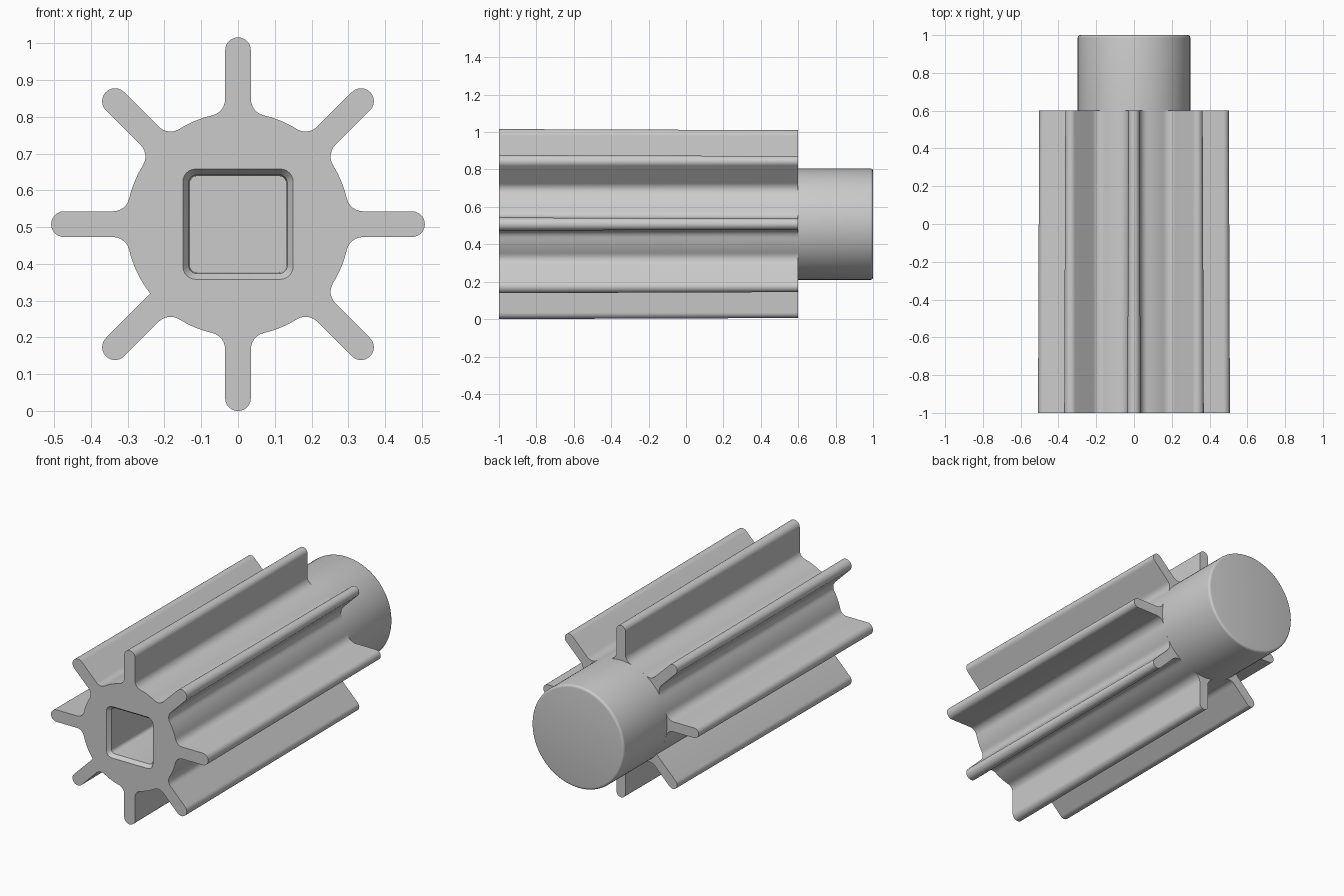
import bpy
import bmesh
from math import pi, sin, cos, atan2, asin, sqrt, radians

if "Cube" in bpy.data.objects:
    bpy.data.objects.remove(bpy.data.objects["Cube"], do_unlink=True)

CENTRE_Z = 0.508
HUB, HALF_FIN, FILLET, TIP = 0.304, 0.035, 0.045, 0.473
FRONT, SHOULDER, BACK = -1.0, 0.6, 1.0
DRAFT = 0.006

grey = bpy.data.materials.new("light_grey")
grey.use_nodes = True
grey.diffuse_color = (0.6, 0.6, 0.6, 1)
grey.node_tree.nodes["Principled BSDF"].inputs["Base Color"].default_value = (0.6, 0.6, 0.6, 1)


def arc(cx, cy, r, start, end, steps):
    """Points along a circular arc, both ends included."""
    angles = [start + (end - start) * i / steps for i in range(steps + 1)]
    return [(cx + r * cos(a), cy + r * sin(a)) for a in angles]


def finned_profile(inset):
    """Hub outline with eight round-tipped, filleted fins, shrunk by inset."""
    hub, w, fillet = HUB - inset, HALF_FIN - inset, FILLET + inset
    lateral = w + fillet
    radial = sqrt((hub + fillet) ** 2 - lateral ** 2)
    phi = atan2(lateral, radial)
    root = arc(radial, lateral, fillet, 1.5 * pi, pi + phi, 6)
    tip = arc(TIP, 0, w, -pi / 2, pi / 2, 12)
    sharp = asin(w / hub)
    points = []
    for k in range(8):
        # one fin root is left without its fillet
        first = [(hub * cos(sharp), -w)] if k == 5 else [(u, -v) for u, v in reversed(root)]
        end = pi / 4 - (sharp if k == 4 else phi)
        rim = arc(0, 0, hub, phi, end, 8)[1:-1]
        c, s = cos(k * pi / 4), sin(k * pi / 4)
        points += [(u * c - v * s, u * s + v * c) for u, v in first + tip + root + rim]
    return points


def rounded_square(half, r):
    points = []
    for k in range(4):
        a = k * pi / 2
        cx, cy = (half - r) * sqrt(2) * cos(a + pi / 4), (half - r) * sqrt(2) * sin(a + pi / 4)
        points += arc(cx, cy, r, a, a + pi / 2, 6)
    return points


def add_ring(bm, points, y):
    verts = [bm.verts.new((x, y, z + CENTRE_Z)) for x, z in points]
    edges = [bm.edges.new((v, verts[i - 1])) for i, v in enumerate(verts)]
    return verts, edges


def skin(bm, a, b):
    for i in range(len(a)):
        bm.faces.new((a[i - 1], a[i], b[i], b[i - 1]))


def finish(bm, name):
    bmesh.ops.recalc_face_normals(bm, faces=bm.faces[:])
    mesh = bpy.data.meshes.new(name)
    bm.to_mesh(mesh)
    bm.free()
    mesh.materials.append(grey)
    obj = bpy.data.objects.new(name, mesh)
    bpy.context.collection.objects.link(obj)
    bpy.ops.object.select_all(action="DESELECT")
    obj.select_set(True)
    bpy.context.view_layer.objects.active = obj
    bpy.ops.object.shade_smooth_by_angle(angle=radians(30))


# Finned hub, slightly drafted toward the back, with a square drive socket
bm = bmesh.new()
front, front_edges = add_ring(bm, finned_profile(0), FRONT)
rear, rear_edges = add_ring(bm, finned_profile(DRAFT), SHOULDER)
skin(bm, front, rear)
mouth, mouth_edges = add_ring(bm, rounded_square(0.15, 0.035), FRONT)
throat, _ = add_ring(bm, rounded_square(0.134, 0.022), FRONT + 0.022)
floor, _ = add_ring(bm, rounded_square(0.131, 0.02), FRONT + 0.8)
skin(bm, mouth, throat)
skin(bm, throat, floor)
bm.faces.new(floor)
bmesh.ops.triangle_fill(bm, edges=front_edges + mouth_edges, use_beauty=True, normal=(0, -1, 0))
bmesh.ops.triangle_fill(bm, edges=rear_edges, use_beauty=True, normal=(0, 1, 0))
finish(bm, "finned_hub")

# Plain round shaft with a softened end
bm = bmesh.new()
radius, soft = HUB - DRAFT, 0.014
stations = [(radius, SHOULDER - 0.01)]
stations += [(x, y) for x, y in arc(radius - soft, BACK - soft, soft, 0, pi / 2, 4)]
rings = [add_ring(bm, arc(0, 0, r, 0, 2 * pi, 96)[:-1], y)[0] for r, y in stations]
for a, b in zip(rings, rings[1:]):
    skin(bm, a, b)
bm.faces.new(rings[0])
bm.faces.new(rings[-1])
finish(bm, "end_shaft")
